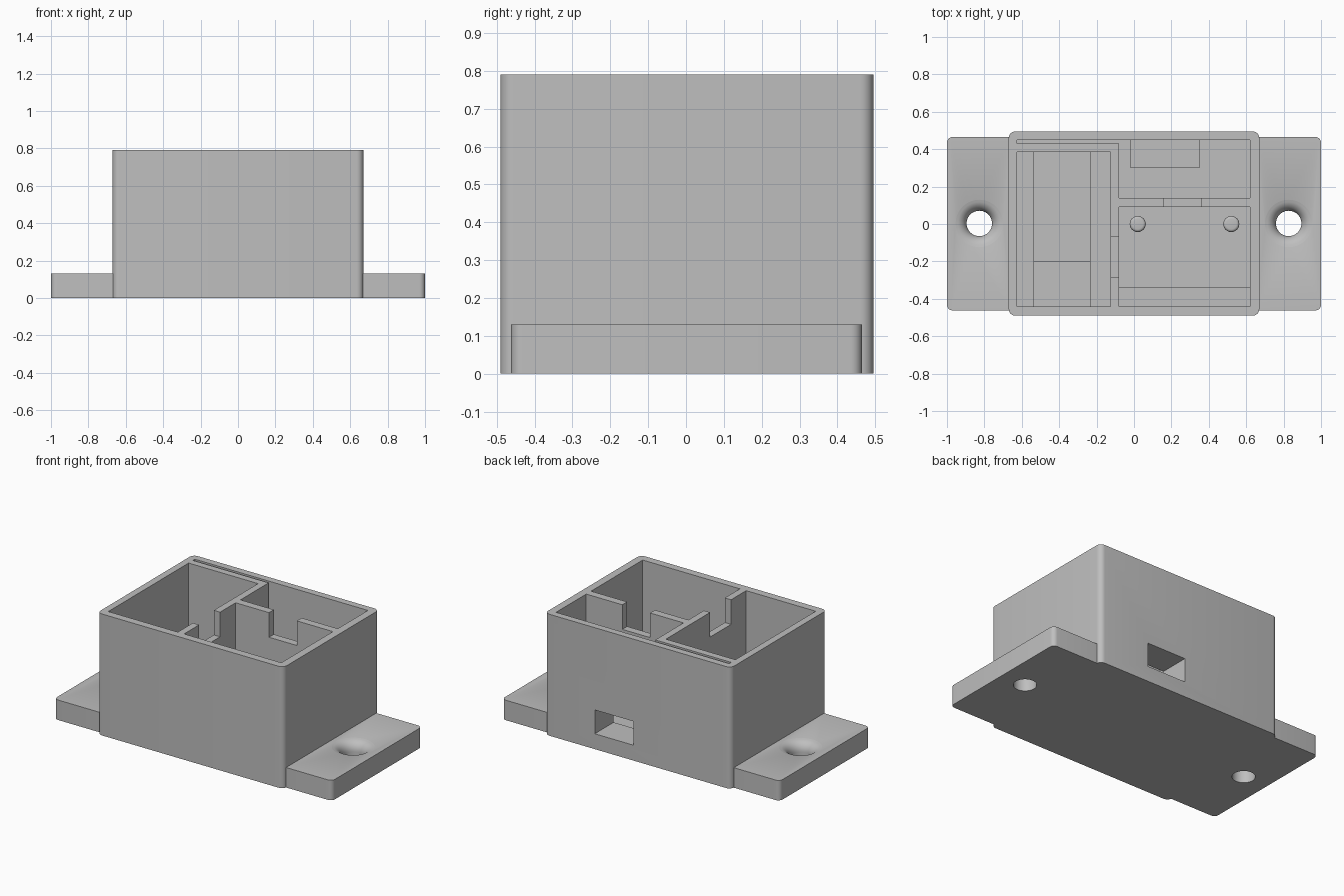
import bpy, bmesh, math

if "Cube" in bpy.data.objects:
    bpy.data.objects.remove(bpy.data.objects["Cube"])

grey = bpy.data.materials.new("matte grey")
grey.diffuse_color = (0.52, 0.52, 0.52, 1)
grey.use_nodes = True
grey.node_tree.nodes["Principled BSDF"].inputs["Base Color"].default_value = grey.diffuse_color


def make_object(name, bm):
    bmesh.ops.recalc_face_normals(bm, faces=bm.faces)
    mesh = bpy.data.meshes.new(name)
    bm.to_mesh(mesh)
    bm.free()
    mesh.materials.append(grey)
    ob = bpy.data.objects.new(name, mesh)
    bpy.context.collection.objects.link(ob)
    return ob


def prism(name, points, z0, z1):
    """Extrude a flat outline from z0 to z1."""
    bm = bmesh.new()
    face = bm.faces.new([bm.verts.new((x, y, z0)) for x, y in points])
    new = bmesh.ops.extrude_face_region(bm, geom=[face])["geom"]
    verts = [v for v in new if isinstance(v, bmesh.types.BMVert)]
    bmesh.ops.translate(bm, verts=verts, vec=(0, 0, z1 - z0))
    return make_object(name, bm)


def box(name, x0, x1, y0, y1, z0, z1):
    return prism(name, [(x0, y0), (x1, y0), (x1, y1), (x0, y1)], z0, z1)


def arc_corner(cx, cy, r, start, steps=6):
    angles = [math.radians(start + 90 * i / steps) for i in range(steps + 1)]
    return [(cx + r * math.cos(a), cy + r * math.sin(a)) for a in angles]


def lathe(name, profile, x, y, steps=40):
    """Spin an (r, z) profile that starts and ends on the axis."""
    bm = bmesh.new()
    verts = [bm.verts.new((r, 0, z)) for r, z in profile]
    edges = [bm.edges.new(pair) for pair in zip(verts, verts[1:])]
    bmesh.ops.spin(bm, geom=verts + edges, cent=(0, 0, 0), axis=(0, 0, 1),
                   angle=2 * math.pi, steps=steps)
    bmesh.ops.remove_doubles(bm, verts=bm.verts, dist=1e-5)
    bmesh.ops.translate(bm, verts=bm.verts, vec=(x, y, 0))
    return make_object(name, bm)


def cut(target, cutters):
    for cutter in cutters:
        cutter.hide_render = True
        mod = target.modifiers.new("cut", "BOOLEAN")
        mod.operation = "DIFFERENCE"
        mod.solver = "EXACT"
        mod.object = cutter
        bpy.context.view_layer.objects.active = target
        bpy.ops.object.modifier_apply(modifier=mod.name)
        bpy.data.objects.remove(cutter)


def smooth(ob):
    bpy.ops.object.select_all(action="DESELECT")
    ob.select_set(True)
    bpy.context.view_layer.objects.active = ob
    bpy.ops.object.shade_smooth_by_angle(angle=math.radians(30))


TOP, FLOOR, OPEN = 0.79, 0.09, 0.9
R = 0.035

# housing with rounded upright corners
outline = (arc_corner(0.67 - R, 0.495 - R, R, 0) + arc_corner(-0.67 + R, 0.495 - R, R, 90)
           + arc_corner(-0.67 + R, -0.49 + R, R, 180) + arc_corner(0.67 - R, -0.49 + R, R, 270))
housing = prism("housing", outline, 0, TOP)

# L-shaped rear bay with its thin slot, then the other two bays
rear_bay = [(-0.08, 0.14), (0.62, 0.14), (0.62, 0.45), (-0.625, 0.45),
            (-0.625, 0.43), (-0.08, 0.43)]
cut(housing, [
    prism("rear_bay_cutter", rear_bay, FLOOR, OPEN),
    box("left_bay_cutter", -0.625, -0.125, -0.44, 0.385, FLOOR, OPEN),
    box("front_bay_cutter", -0.08, 0.62, -0.44, 0.09, FLOOR, OPEN),
    # wire notches in the dividing walls
    box("rear_notch_cutter", 0.16, 0.36, 0.07, 0.16, 0.63, OPEN),
    box("side_notch_cutter", -0.145, -0.06, -0.285, -0.07, 0.63, OPEN),
    # port window in the back wall
    box("window_cutter", 0.03, 0.31, 0.40, 0.6, 0.10, 0.255),
])
smooth(housing)

# port sleeve behind the window
sleeve = box("port_sleeve", -0.02, 0.35, 0.30, 0.46, 0.05, 0.30)
cut(sleeve, [box("sleeve_cutter", 0.03, 0.31, 0.2, 0.6, 0.10, 0.255)])

# ledges and step in the left bay, ledge in the front bay
box("left_ledge", -0.635, -0.535, -0.45, 0.395, 0.05, 0.20)
box("right_ledge", -0.235, -0.115, -0.45, 0.395, 0.05, 0.20)
box("channel_step", -0.54, -0.23, -0.45, -0.20, 0.05, 0.13)
box("front_ledge", -0.09, 0.63, -0.45, -0.34, 0.05, 0.18)

# locating pins with softened tips
for side, x in (("left", 0.02), ("right", 0.52)):
    tip = [(0.028 + 0.015 * math.cos(a), 0.235 + 0.015 * math.sin(a))
           for a in (math.pi / 8 * i for i in range(5))]
    smooth(lathe(side + "_pin", [(0, 0.05), (0.043, 0.05)] + tip + [(0, 0.25)], x, 0, 24))

# mounting tabs with rounded screw holes
H, F, HOLE = 0.13, 0.065, 0.068
for side, s in (("left", -1), ("right", 1)):
    points = ([(0.66, -0.462)] + arc_corner(0.97, -0.432, 0.03, 270)
              + arc_corner(0.97, 0.435, 0.03, 0) + [(0.66, 0.465)])
    tab = prism(side + "_mounting_tab", [(s * x, y) for x, y in points], 0, H)
    flare = [(HOLE + F - F * math.cos(a), H - F + F * math.sin(a))
             for a in (math.radians(84) / 8 * i for i in range(9))]
    profile = [(0, -0.1), (HOLE, -0.1)] + flare + [(HOLE + F, H + 0.002),
                                                   (HOLE + F, 0.3), (0, 0.3)]
    cut(tab, [lathe("hole_cutter", profile, s * 0.827, 0.003)])
    smooth(tab)
